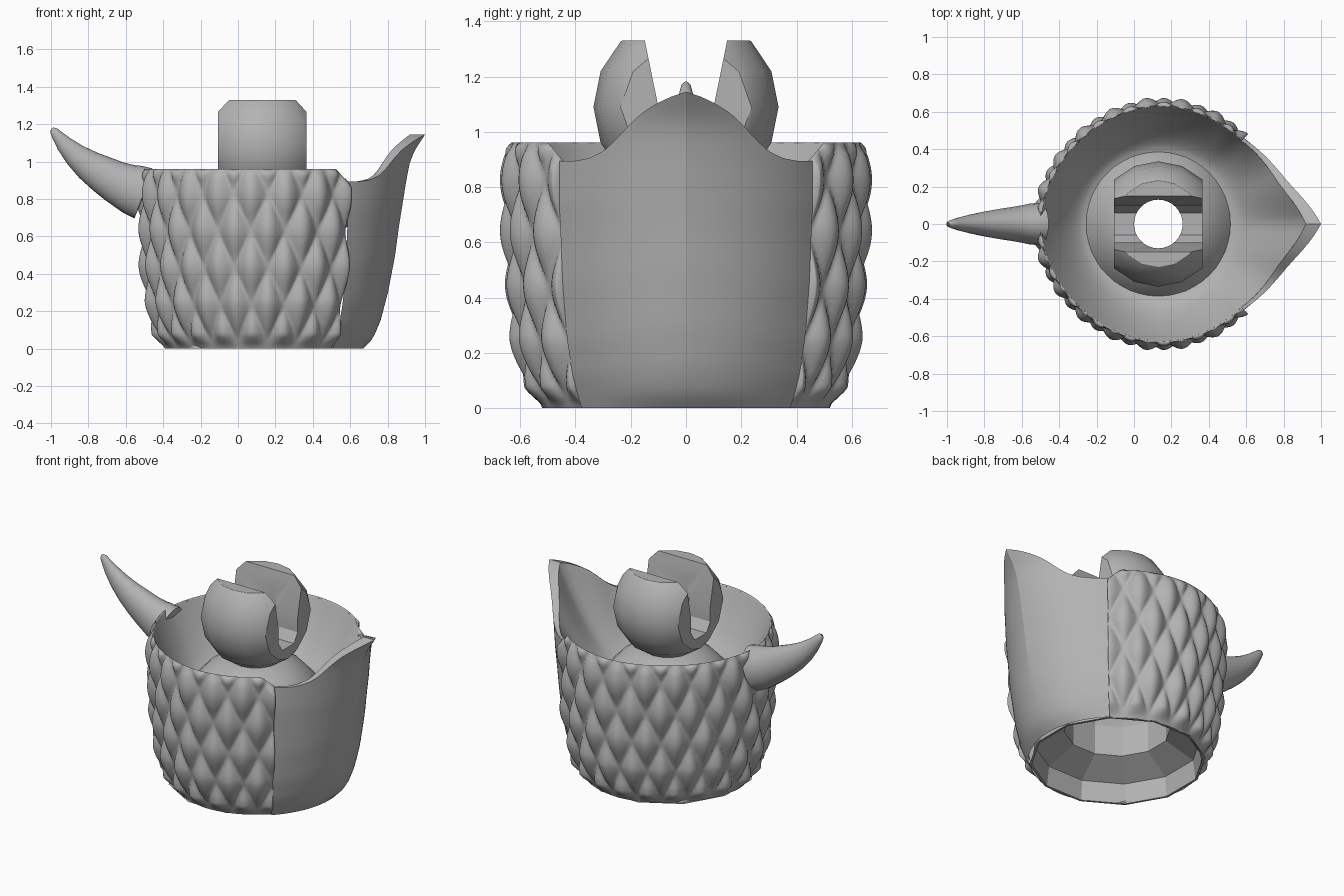
import bpy, bmesh
from math import sin, cos, pi, radians, atan2, hypot
from mathutils import Vector, Matrix

cube = bpy.data.objects.get("Cube")
if cube:
    bpy.data.objects.remove(cube, do_unlink=True)

CX = 0.13                      # axis of the cup
EDGE = radians(45)             # half angle of the prow plate
SCALES, SCALE_H, RES = 16, 0.40, 16

grey = bpy.data.materials.new("plain grey")
grey.use_nodes = True
COLOUR = (0.45, 0.45, 0.45, 1)
grey.diffuse_color = COLOUR
grey.node_tree.nodes["Principled BSDF"].inputs["Base Color"].default_value = COLOUR


def smooth_shade(ob, angle):
    bpy.ops.object.select_all(action='DESELECT')
    ob.select_set(True)
    bpy.context.view_layer.objects.active = ob
    bpy.ops.object.shade_smooth_by_angle(angle=radians(angle))


def finish(name, bm, smooth=None):
    bmesh.ops.remove_doubles(bm, verts=bm.verts, dist=1e-5)
    bmesh.ops.recalc_face_normals(bm, faces=bm.faces)
    me = bpy.data.meshes.new(name)
    bm.to_mesh(me)
    bm.free()
    ob = bpy.data.objects.new(name, me)
    bpy.context.collection.objects.link(ob)
    me.materials.append(grey)
    if smooth:
        smooth_shade(ob, smooth)
    return ob


def skin(name, rows, closed=False, smooth=None):
    """Quad surface through rows of points."""
    bm = bmesh.new()
    vs = [[bm.verts.new(p) for p in row] for row in rows]
    n = len(rows[0])
    for a, b in zip(vs, vs[1:]):
        for i in range(n if closed else n - 1):
            j = (i + 1) % n
            bm.faces.new((a[i], a[j], b[j], b[i]))
    return finish(name, bm, smooth)


def curve(points, x):
    """Linear lookup in (x, value) pairs."""
    if x <= points[0][0]:
        return points[0][1]
    for (x0, a), (x1, b) in zip(points, points[1:]):
        if x <= x1:
            return a + (b - a) * (x - x0) / (x1 - x0)
    return points[-1][1]


def polar(r, t, z):
    return (CX + r * cos(t), r * sin(t), z)


WALL = [(0, .52), (.04, .537), (.12, .566), (.25, .595), (.45, .617), (.75, .635), (.95, .632)]
KEEL = [(0, .54), (.05, .59), (.15, .632), (.3, .672), (.5, .71), (.65, .73),
        (.9, .77), (1.0, .79), (1.06, .815), (1.145, .87)]
PROW_TOP = [(0, 1.145), (.05, 1.125), (.1, 1.098), (.15, 1.065), (.2, 1.02), (.25, .97),
            (.3, .93), (.36, .905), (.42, .895)]


def offset_angle(t):
    return abs(atan2(sin(t), cos(t)))


def wall(t, z):
    """Cup radius, slightly flattened on the rear quarters."""
    return curve(WALL, z) - .018 * max(0, -sin(2 * offset_angle(t)))


def rim(t):
    """Height of the upper edge at angle t."""
    a = offset_angle(t)
    if a < EDGE:
        return curve(PROW_TOP, .70 * sin(a))
    return .895 + .06 * min(1, (a - EDGE) / .12)


def shell(t, z):
    """Outer radius, with a sharp keel toward the prow."""
    a, r = offset_angle(t), wall(t, z) + .014
    if a < EDGE:
        sharp = min(1, z / .45)
        f = (1 - a / EDGE) ** 1.1 * sharp + (1 - sharp) * (.5 + .5 * cos(pi * a / EDGE))
        r += max(0, curve(KEEL, z) - r) * f
    return r


def inner(t):
    """Radius of the inside lip."""
    return shell(t, rim(t)) - .018 - .062 * max(0, 1 - offset_angle(t) / EDGE) ** 1.5


# Prow plate with its lip
angles = [EDGE * (i / 24 - 1) for i in range(49)]
rows = [[polar(shell(t, rim(t) * k / 30), t, rim(t) * k / 30) for t in angles] for k in range(31)]
rows.append([polar(inner(t), t, rim(t)) for t in angles])
skin("prow_plate", rows, smooth=18)


# Scaled wall: pillow-shaped diamonds pressed out of the cup
def scaled(u, t, z):
    v = (z - .03) / SCALE_H
    pillow = abs(cos(pi * (u + v)) * cos(pi * (u - v)))
    fade = min(1, max(0, (z - .012) / .06)) * min(1, .4 + (rim(t) - z) / .06)
    return wall(t, z) + .046 * pillow ** .8 * fade


def scale_row(f):
    """One level of the wall, tucked inward at both ends to meet the plate."""
    row = []
    for u, t in cols:
        z = (rim(t) - .012 * sin(pi * u) ** 2) * f
        row.append(polar(scaled(u, t, z), t, z))
    ends = [polar(wall(t, rim(t) * f) - .01, t, rim(t) * f) for t in (EDGE, -EDGE)]
    return [ends[0]] + row + [ends[1]]


def lip_row(inset):
    row = [polar(inner(t) + inset, t, rim(t) + inset) for u, t in cols]
    return [row[0]] + row + [row[-1]]


span = 2 * pi - 2 * EDGE
count = SCALES * RES
cols = [(i / RES, EDGE + span * i / count) for i in range(count + 1)]
rows = [scale_row(k / 64) for k in range(65)]
bm_rows = rows + [lip_row(.006), lip_row(0)]
skin("scaled_wall", bm_rows, smooth=100)

# Inside bowl running down to the floor ring
FLOOR_R, FLOOR_Z = .385, .62
full = [2 * pi * i / 96 for i in range(96)]
rows = []
for k in range(13):
    s = 1 - k / 12
    rows.append([polar(FLOOR_R + (inner(t) - FLOOR_R) * s, t,
                       FLOOR_Z + (rim(t) - FLOOR_Z) * s ** 1.6) for t in full])
skin("inner_bowl", rows, closed=True, smooth=35)


def lathe(name, profile, sides, smooth=None):
    ring = [2 * pi * (i + .5) / sides for i in range(sides)]
    return skin(name, [[polar(r, t, z) for t in ring] for r, z in profile], True, smooth)


# Domed neck, and the stepped socket underneath
lathe("neck_dome", [(.39, .615), (.36, .66), (.29, .735), (.2, .79), (.15, .80)], 24, 30)
lathe("base_socket", [(.53, .002), (.515, .002), (.50, .13), (.32, .22), (.32, .42),
                      (.27, .53), (.15, .6), (.15, .80)], 12)

# Ball clip: flat-sided sphere with a slot and a bore
BALL_Z, BALL_R = 1.09, .335
bm = bmesh.new()
bmesh.ops.create_uvsphere(bm, u_segments=16, v_segments=8, radius=BALL_R,
                          matrix=Matrix.Translation((CX, 0, BALL_Z)))
for axis, d in (((1, 0, 0), .237), ((-1, 0, 0), .237), ((0, 0, 1), .24), ((0, 0, -1), .29)):
    n = Vector(axis)
    bmesh.ops.bisect_plane(bm, geom=bm.verts[:] + bm.edges[:] + bm.faces[:], dist=1e-4,
                           plane_co=Vector((CX, 0, BALL_Z)) + n * d, plane_no=n, clear_outer=True)
    edges = [e for e in bm.edges if e.is_boundary]
    if edges:
        bmesh.ops.holes_fill(bm, edges=edges, sides=0)
ball = finish("ball_clip", bm)

half = [(.06, .93), (.10, .99), (.10, 1.09), (.155, 1.36)]
outline = half + [(-y, z) for y, z in reversed(half)]
bm = bmesh.new()
ends = [[bm.verts.new((x, y, z)) for y, z in outline] for x in (CX - .5, CX + .5)]
for end in ends:
    bm.faces.new(end)
for i in range(len(outline)):
    j = (i + 1) % len(outline)
    bm.faces.new((ends[0][i], ends[0][j], ends[1][j], ends[1][i]))
slot = finish("slot_cutter", bm)
bm = bmesh.new()
bmesh.ops.create_cone(bm, cap_ends=True, segments=32, radius1=.13, radius2=.13, depth=1.2,
                      matrix=Matrix.Translation((CX, 0, BALL_Z)))
bore = finish("bore_cutter", bm)
bpy.context.view_layer.objects.active = ball
for cutter in (slot, bore):
    cutter.hide_render = True
    mod = ball.modifiers.new("cut", 'BOOLEAN')
    mod.operation, mod.object, mod.solver = 'DIFFERENCE', cutter, 'EXACT'
    bpy.ops.object.modifier_apply(modifier=mod.name)
    bpy.data.objects.remove(cutter, do_unlink=True)
smooth_shade(ball, 28)

# Curved horn, thick at its root: x, z and radius along its axis
horn = [(-.50, .828, .02), (-.505, .83, .142), (-.56, .85, .136), (-.60, .866, .125), (-.66, .895, .112),
        (-.72, .93, .101), (-.80, .98, .083), (-.87, 1.035, .064), (-.93, 1.095, .045),
        (-.965, 1.138, .031), (-.985, 1.165, .022), (-.994, 1.178, .008)]
rows = []
for i, (x, z, r) in enumerate(horn):
    a, b = horn[max(0, i - 1)], horn[min(len(horn) - 1, i + 1)]
    dx, dz = b[0] - a[0], b[1] - a[1]
    side = Vector((-dz, 0, dx)) / hypot(dx, dz)
    rows.append([Vector((x, 0, z)) + side * r * cos(t) + Vector((0, .8 * r * sin(t), 0))
                 for t in [2 * pi * k / 24 for k in range(24)]])
skin("horn", rows, closed=True, smooth=40)
